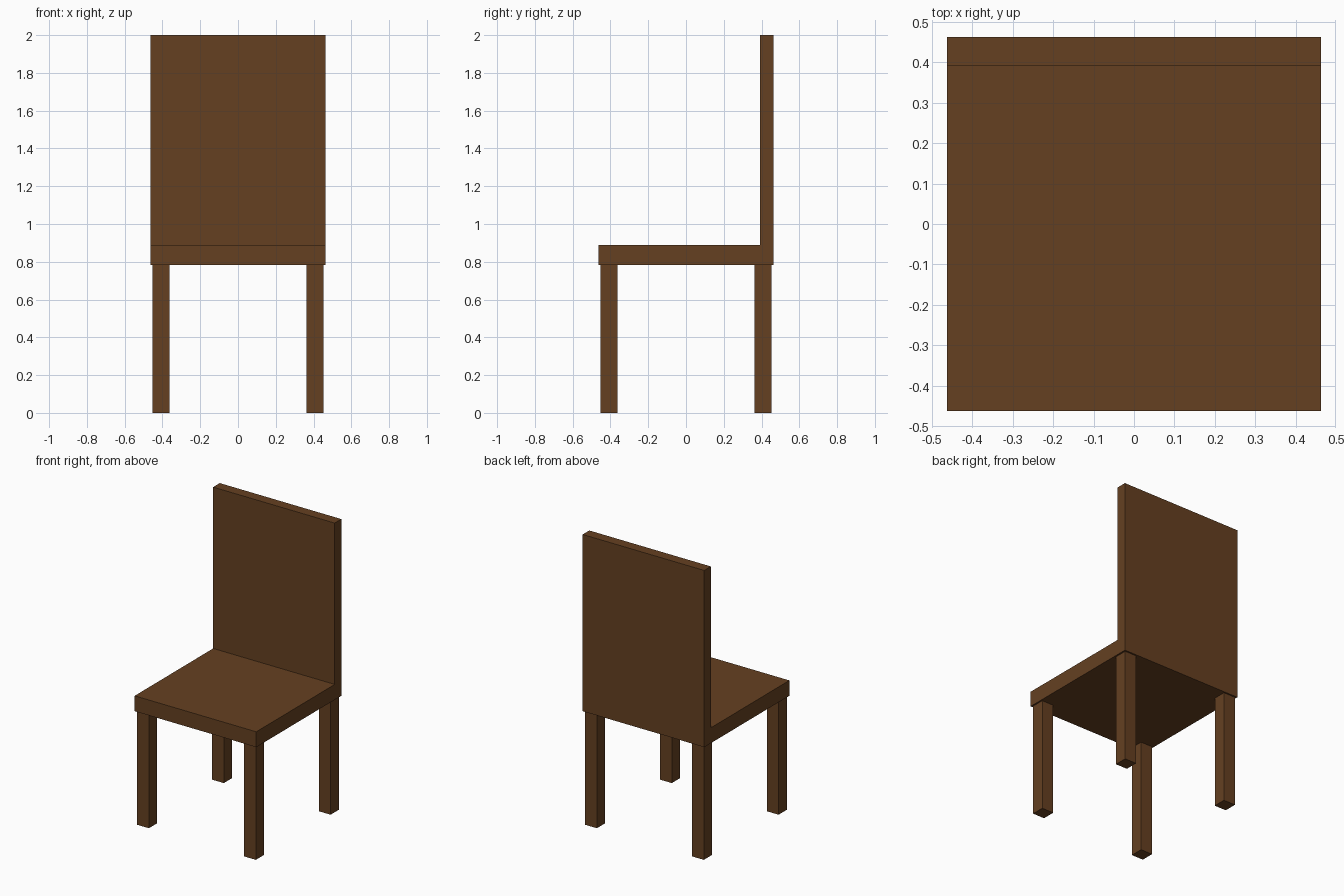
import bpy, bmesh

if "Cube" in bpy.data.objects:
    bpy.data.objects.remove(bpy.data.objects["Cube"])

wood = bpy.data.materials.new("brown wood")
wood.diffuse_color = (0.13, 0.051, 0.0152, 1.0)
wood.use_nodes = True
wood.node_tree.nodes["Principled BSDF"].inputs["Base Color"].default_value = wood.diffuse_color


def finish(name, bm):
    bmesh.ops.recalc_face_normals(bm, faces=bm.faces)
    mesh = bpy.data.meshes.new(name)
    bm.to_mesh(mesh)
    bm.free()
    mesh.materials.append(wood)
    obj = bpy.data.objects.new(name, mesh)
    bpy.context.collection.objects.link(obj)
    return obj


HALF = 0.463          # half width of the seat
SEAT_BOTTOM, SEAT_TOP, TOP = 0.783, 0.889, 2.0
BACK_FRONT = 0.391    # front plane of the backrest
LEG_IN, LEG_OUT = 0.362, 0.452

# Seat and backrest: one L-shaped side profile (y, z) extruded across x
profile = [(-HALF, SEAT_BOTTOM), (HALF, SEAT_BOTTOM), (HALF, TOP),
           (BACK_FRONT, TOP), (BACK_FRONT, SEAT_TOP), (-HALF, SEAT_TOP)]
bm = bmesh.new()
side = bm.faces.new([bm.verts.new((-HALF, y, z)) for y, z in profile])
ext = bmesh.ops.extrude_face_region(bm, geom=[side], use_keep_orig=True)
moved = [g for g in ext["geom"] if isinstance(g, bmesh.types.BMVert)]
bmesh.ops.translate(bm, verts=moved, vec=(2 * HALF, 0, 0))
finish("seat_and_backrest", bm)

# Four square legs, mirrored in x and y
width = LEG_OUT - LEG_IN
centre = (LEG_OUT + LEG_IN) / 2
for sy, end in ((-1, "front"), (1, "back")):
    for sx, hand in ((-1, "left"), (1, "right")):
        bm = bmesh.new()
        bmesh.ops.create_cube(bm, size=1)
        bmesh.ops.scale(bm, verts=bm.verts, vec=(width, width, SEAT_BOTTOM))
        leg = finish(f"{end}_{hand}_leg", bm)
        leg.location = (sx * centre, sy * centre, SEAT_BOTTOM / 2)
